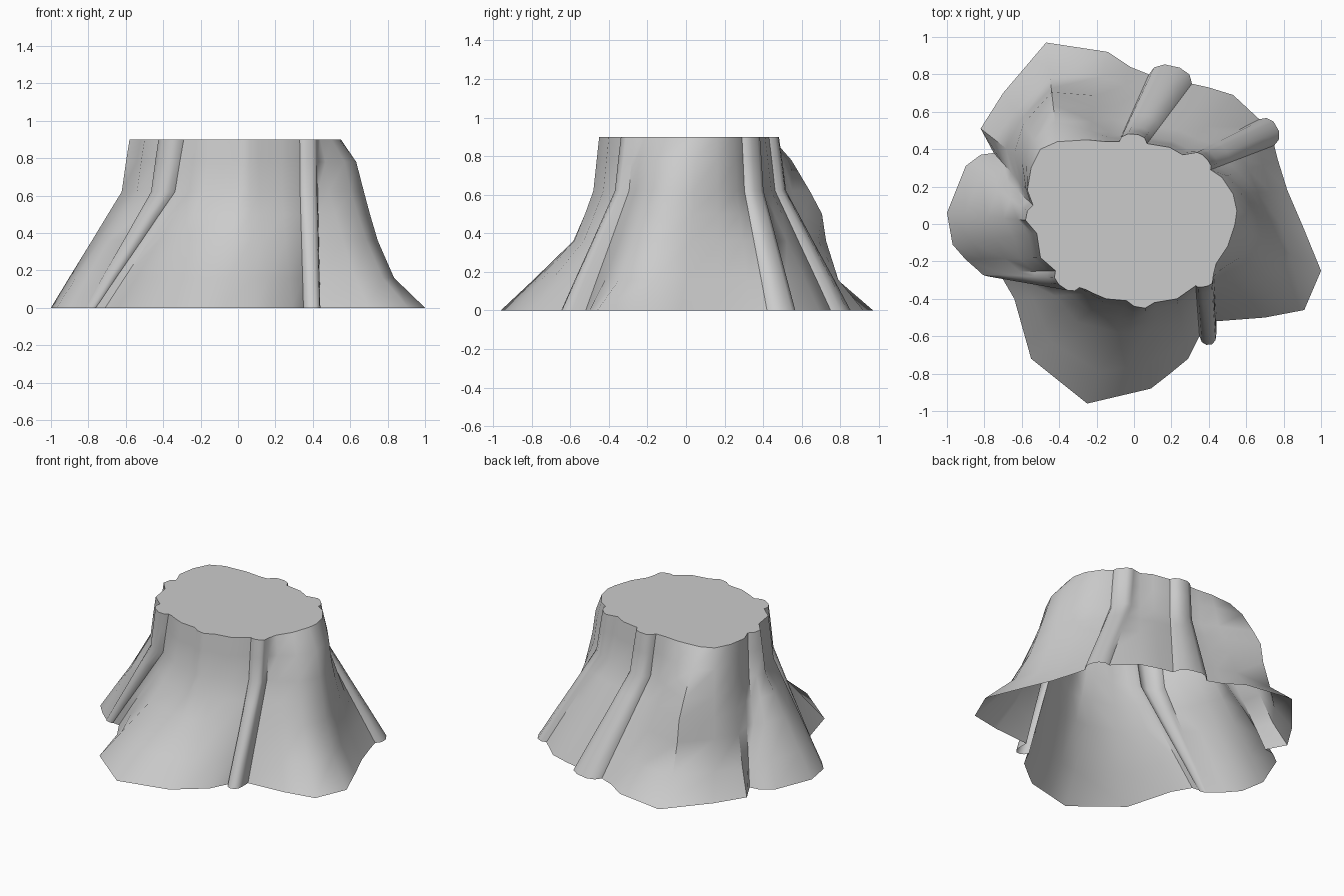
import bpy, bmesh
from mathutils import Vector

LEVELS = [0.9, 0.78, 0.62, 0.5, 0.36, 0.16, 0.0]
# Outward flare at each level, as a share of the way from top rim to base rim
STRAIGHT = [0, 0.045, 0.10, 0.275, 0.477, 0.77, 1]
RIGHT_LOBE = [0, 0.20, 0.29, 0.36, 0.45, 0.64, 1]
BACK_LOBE = [0, 0.20, 0.38, 0.50, 0.54, 0.65, 1]
FRONT_LOBE = [0, 0.03, 0.07, 0.17, 0.30, 0.69, 1]

columns = []   # (base point, top point, flare curve), counterclockwise


def mix(p, q, w):
    return [a + (b - a) * w for a, b in zip(p, q)]


def bark(rows, lobe=STRAIGHT):
    """Plain wall: base x, base y, top x, top y, strength of the lobe bulge."""
    for bx, by, tx, ty, w in rows:
        columns.append((Vector((bx, by)), Vector((tx, ty)), mix(STRAIGHT, lobe, w)))


def root(base_a, base_b, base_h, top_a, top_b, top_h):
    """Rounded ridge running from the top rim to the ground."""
    def bump(a, b, h):
        a, b = Vector(a), Vector(b)
        d = b - a
        n = Vector((d.y, -d.x)).normalized() * h
        return [a, a + d * 0.1 + n * 0.65, a + d * 0.35 + n,
                a + d * 0.7 + n, a + d * 0.92 + n * 0.6, b]
    for p, q in zip(bump(base_a, base_b, base_h), bump(top_a, top_b, top_h)):
        columns.append((p, q, STRAIGHT))


# Right lobe
bark([(0.44, -0.52, 0.425, -0.27, 0), (0.70, -0.50, 0.44, -0.21, 0.4),
      (0.91, -0.46, 0.50, -0.12, 0.8), (1.00, -0.25, 0.54, 0.00, 1),
      (0.91, -0.03, 0.55, 0.07, 1), (0.82, 0.18, 0.53, 0.16, 0.7),
      (0.77, 0.34, 0.47, 0.25, 0.3)], RIGHT_LOBE)
# Back right root, wall and back root
root((0.75, 0.42), (0.67, 0.56), 0.06, (0.41, 0.29), (0.32, 0.38), 0.025)
bark([(0.53, 0.69, 0.26, 0.37, 0), (0.40, 0.73, 0.19, 0.41, 0)])
root((0.31, 0.75), (0.08, 0.80), 0.07, (0.07, 0.43), (-0.08, 0.44), 0.045)
# Back left lobe
bark([(-0.02, 0.84, -0.15, 0.44, 0.1), (-0.14, 0.92, -0.25, 0.45, 0.4),
      (-0.47, 0.97, -0.41, 0.44, 1), (-0.70, 0.70, -0.50, 0.40, 0.8),
      (-0.82, 0.51, -0.55, 0.30, 0.3), (-0.75, 0.38, -0.57, 0.18, 0)], BACK_LOBE)
# Left lobe with its root
bark([(-0.82, 0.37, -0.54, 0.10, 0), (-0.90, 0.31, -0.57, 0.07, 0),
      (-1.00, 0.06, -0.58, 0.02, 0), (-0.97, -0.11, -0.52, -0.05, 0),
      (-0.90, -0.19, -0.50, -0.18, 0)])
root((-0.82, -0.26), (-0.76, -0.275), 0.01, (-0.42, -0.25), (-0.29, -0.34), 0.05)
# Front lobe
bark([(-0.71, -0.28, -0.26, -0.35, 0), (-0.64, -0.40, -0.22, -0.37, 0),
      (-0.55, -0.72, -0.15, -0.40, 0.5), (-0.25, -0.96, -0.04, -0.41, 1),
      (-0.08, -0.92, 0.00, -0.44, 1), (0.09, -0.88, 0.06, -0.45, 1),
      (0.18, -0.81, 0.11, -0.42, 0.8), (0.29, -0.72, 0.23, -0.40, 0.4)], FRONT_LOBE)
# Front root
root((0.35, -0.60), (0.44, -0.59), 0.05, (0.33, -0.33), (0.42, -0.31), 0.015)

# Skin the wall, cap the top, leave the bottom open
bm = bmesh.new()
rings = []
for i, z in enumerate(LEVELS):
    rings.append([bm.verts.new((*t.lerp(b, f[i]), z)) for b, t, f in columns])
n = len(columns)
for upper, lower in zip(rings, rings[1:]):
    for i in range(n):
        j = (i + 1) % n
        bm.faces.new((lower[i], lower[j], upper[j], upper[i]))
bm.faces.new(rings[0])

mesh = bpy.data.meshes.new("tree_stump")
bm.to_mesh(mesh)
bm.free()
stump = bpy.data.objects.new("tree_stump", mesh)
bpy.context.collection.objects.link(stump)
bpy.context.view_layer.objects.active = stump
stump.select_set(True)
bpy.ops.object.shade_smooth_by_angle(angle=0.8)
